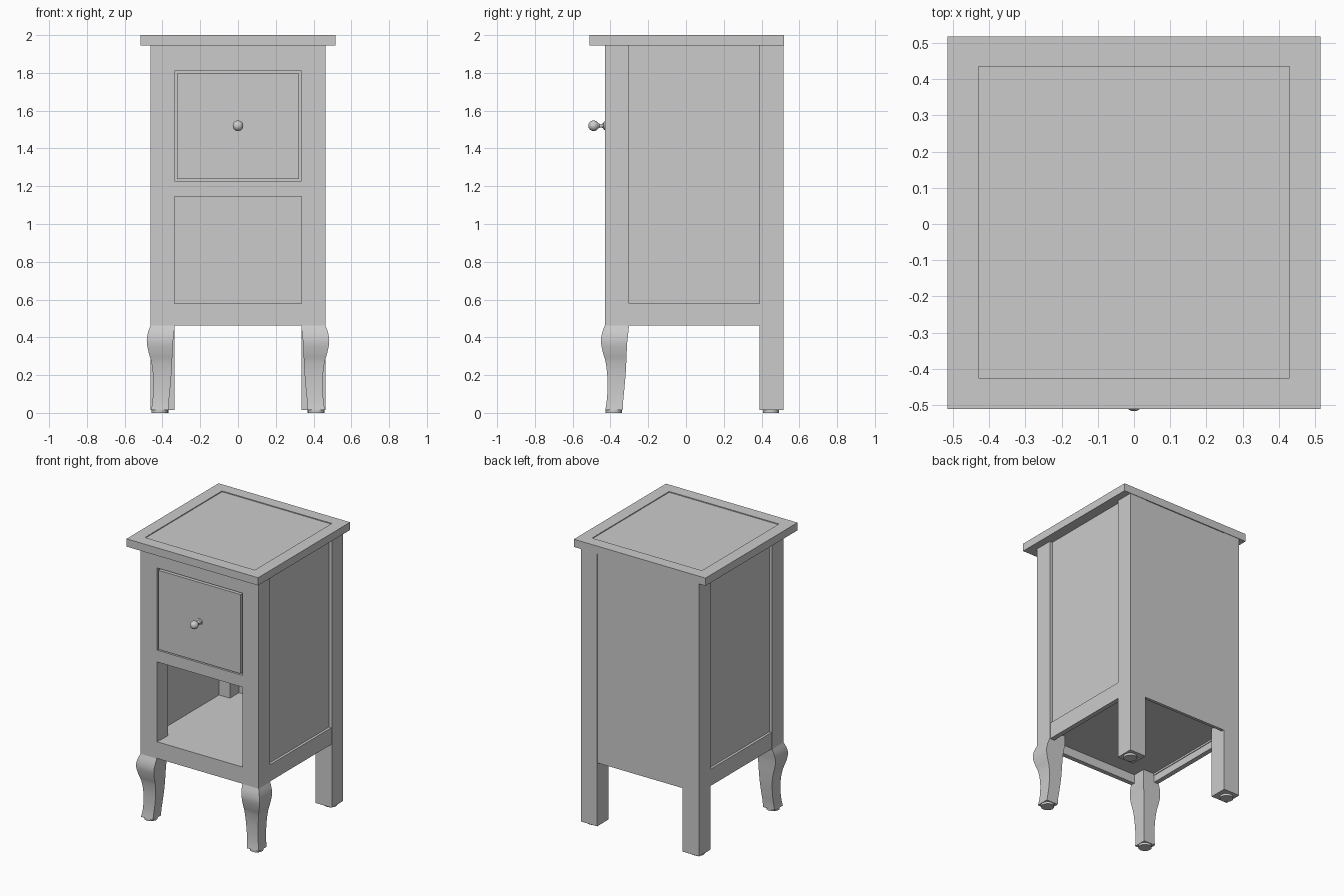
import bpy, bmesh, math

if "Cube" in bpy.data.objects:
    bpy.data.objects.remove(bpy.data.objects["Cube"])


def make_object(name, bm, smooth=False):
    bmesh.ops.recalc_face_normals(bm, faces=bm.faces[:])
    mesh = bpy.data.meshes.new(name)
    bm.to_mesh(mesh)
    bm.free()
    ob = bpy.data.objects.new(name, mesh)
    bpy.context.collection.objects.link(ob)
    if smooth:
        bpy.ops.object.select_all(action='DESELECT')
        ob.select_set(True)
        bpy.context.view_layer.objects.active = ob
        bpy.ops.object.shade_smooth_by_angle(angle=math.radians(35))
    return ob


def loft(name, rings, smooth=False):
    """Closed solid through a list of equal-length point rings."""
    bm = bmesh.new()
    rows = [[bm.verts.new(p) for p in ring] for ring in rings]
    n = len(rows[0])
    for a, b in zip(rows, rows[1:]):
        for i in range(n):
            bm.faces.new((a[i], a[(i + 1) % n], b[(i + 1) % n], b[i]))
    bm.faces.new(rows[0][::-1])
    bm.faces.new(rows[-1])
    return make_object(name, bm, smooth)


def prism(name, pts, z0, z1):
    return loft(name, [[(x, y, z) for x, y in pts] for z in (z0, z1)])


def box(name, x0, x1, y0, y1, z0, z1):
    return prism(name, [(x0, y0), (x1, y0), (x1, y1), (x0, y1)], z0, z1)


def spline(points, steps=5):
    """Catmull-Rom curve through tuples."""
    p = [points[0]] + points + [points[-1]]
    out = []
    for i in range(1, len(p) - 2):
        for k in range(steps):
            t = k / steps
            out.append(tuple(0.5 * (2 * b + (c - a) * t + (2 * a - 5 * b + 4 * c - d) * t * t
                                    + (3 * b - a - 3 * c + d) * t ** 3)
                             for a, b, c, d in zip(*p[i - 1:i + 3])))
    return out + [points[-1]]


XI, XO = 0.335, 0.463            # post inner and outer faces
YF, YFI = -0.43, -0.302          # front post depth
YBI, YB = 0.388, 0.515           # back post depth
ZL, ZT = 0.462, 1.945            # carcass bottom and top

# mitred top frame around a slightly sunken panel
outer = [(-0.515, -0.511), (0.515, -0.511), (0.515, 0.518), (-0.515, 0.518)]
inner = [(-0.43, -0.426), (0.43, -0.426), (0.43, 0.436), (-0.43, 0.436)]
for i, side in enumerate(("front", "right", "back", "left")):
    j = (i + 1) % 4
    prism("top_frame_" + side, [outer[i], outer[j], inner[j], inner[i]], ZT, 2.0)
prism("top_panel", inner, ZT, 1.994)

# cabriole leg profile: z, outer face, inner face
leg_profile = spline([(0.015, 0.46, 0.368), (0.06, 0.453, 0.366), (0.12, 0.449, 0.36),
                      (0.2, 0.45, 0.353), (0.27, 0.459, 0.349), (0.32, 0.473, 0.347),
                      (0.375, 0.483, 0.344), (0.42, 0.478, 0.339), (ZL, XO, XI)])

for s, side in ((-1, "left"), (1, "right")):
    # posts and legs
    box("front_post_" + side, s * XI, s * XO, YF, YFI, ZL, ZT)
    box("back_post_" + side, s * XI, s * XO, YBI, YB, 0.015, ZT)
    d = 0.033
    loft("front_leg_" + side,
         [[(s * o, d - o, z), (s * n, d - o, z), (s * n, d - n, z), (s * o, d - n, z)]
          for z, o, n in leg_profile], True)
    # foot glides
    for y, x, where in ((-0.382, 0.414, "front"), (0.45, 0.41, "back")):
        ring = [(s * x + 0.043 * math.cos(a), y + 0.043 * math.sin(a))
                for a in (k * math.tau / 32 for k in range(32))]
        loft(f"{where}_glide_{side}", [[(*p, z) for p in ring] for z in (0, 0.016)], True)
    # recessed side panel and lower side rail
    box("side_panel_" + side, s * 0.42, s * 0.441, YFI, YBI, ZL + 0.05, ZT)
    box("side_rail_" + side, s * 0.425, s * 0.459, YFI, YBI, ZL, 0.58)
    # drawer box sides
    box("drawer_side_" + side, s * 0.295, s * 0.315, -0.40, 0.40, 1.25, 1.74)

# back panel and front rails
box("back_panel", -XI, XI, 0.49, 0.511, ZL, ZT)
for name, z0, z1 in (("top_rail", 1.81, ZT), ("drawer_rail", 1.145, 1.228),
                     ("bottom_rail", ZL, 0.58)):
    box(name, -XI, XI, YF + 0.003, YF + 0.035, z0, z1)

# lower shelf notched around the posts
yf, yb, xs = YF + 0.035, 0.49, 0.425
prism("lower_shelf", [(-XI, yf), (XI, yf), (XI, YFI), (xs, YFI), (xs, YBI), (XI, YBI),
                      (XI, yb), (-XI, yb), (-XI, YBI), (-xs, YBI), (-xs, YFI), (-XI, YFI)],
      0.525, 0.577)

# drawer
box("drawer_front", -0.322, 0.322, YF, -0.40, 1.238, 1.798)
box("drawer_back", -0.295, 0.295, 0.38, 0.40, 1.25, 1.74)
box("drawer_bottom", -0.295, 0.295, -0.40, 0.38, 1.25, 1.265)

# turned knob: distance out from the drawer face, radius
r, c = 0.028, 0.059
knob = [(0, 0.022), (0.005, 0.021), (0.009, 0.013), (0.015, 0.010), (0.028, 0.010)]
for k in range(3, 17):
    a = math.pi * k / 16
    knob.append((c - r * math.cos(a), max(r * math.sin(a), 0.0005)))
loft("drawer_knob",
     [[(q * math.cos(a), YF - h, 1.52 + q * math.sin(a))
       for a in (k * math.tau / 32 for k in range(32))] for h, q in knob], True)
